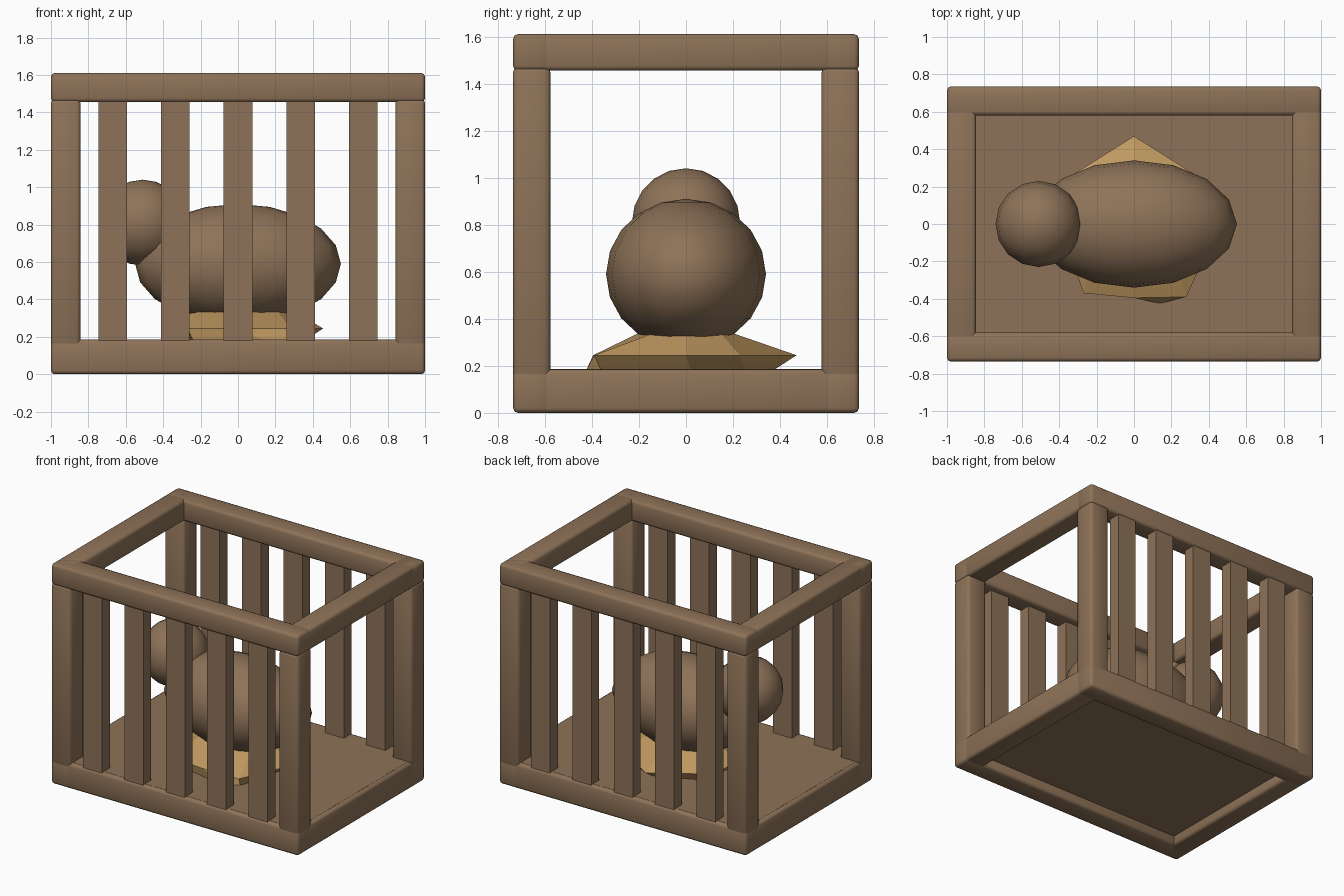
import bpy, bmesh, math
from mathutils import Vector

if "Cube" in bpy.data.objects:
    bpy.data.objects.remove(bpy.data.objects["Cube"])


def material(name, rgb):
    m = bpy.data.materials.new(name)
    m.diffuse_color = (*rgb, 1)
    m.use_nodes = True
    m.node_tree.nodes["Principled BSDF"].inputs["Base Color"].default_value = m.diffuse_color
    return m


WOOD = material("brown_wood", (0.27, 0.17, 0.098))
STRAW = material("golden_straw", (0.53, 0.32, 0.12))


def finish(name, bm, mat, smooth=None):
    bmesh.ops.recalc_face_normals(bm, faces=bm.faces)
    me = bpy.data.meshes.new(name)
    bm.to_mesh(me)
    bm.free()
    ob = bpy.data.objects.new(name, me)
    bpy.context.collection.objects.link(ob)
    me.materials.append(mat)
    if smooth:
        bpy.ops.object.select_all(action='DESELECT')
        bpy.context.view_layer.objects.active = ob
        ob.select_set(True)
        bpy.ops.object.shade_smooth_by_angle(angle=math.radians(smooth))
    return ob


def box(name, lo, hi, bevel=0.0):
    lo, hi = Vector(lo), Vector(hi)
    bm = bmesh.new()
    bmesh.ops.create_cube(bm, size=1)
    for v in bm.verts:
        v.co = (lo + hi) / 2 + v.co * (hi - lo)
    if bevel:
        bmesh.ops.bevel(bm, geom=bm.edges[:], offset=bevel, segments=2,
                        profile=0.5, affect='EDGES')
    return finish(name, bm, WOOD, 50 if bevel else None)


def ellipsoid(name, centre, radii):
    bm = bmesh.new()
    bmesh.ops.create_uvsphere(bm, u_segments=16, v_segments=10, radius=1)
    for v in bm.verts:
        v.co = Vector(centre) + v.co * Vector(radii)
    return finish(name, bm, WOOD, 60)


X, Y, H, T, B = 1.0, 0.735, 1.61, 0.155, 0.02

# Cage rails, bottom and top
for level, z0, z1 in (("bottom", 0, 0.185), ("top", H - T, H)):
    for side, s in (("front", -1), ("back", 1)):
        ys = sorted((s * Y, s * (Y - T)))
        box(f"{level}_rail_{side}", (-X, ys[0], z0), (X, ys[1], z1), B)
    for side, s in (("left", -1), ("right", 1)):
        xs = sorted((s * X, s * (X - T)))
        box(f"{level}_rail_{side}", (xs[0], -Y, z0), (xs[1], Y, z1), B)

# Corner posts
for sx in (-1, 1):
    for sy in (-1, 1):
        xs = sorted((sx * X, sx * (X - T - 0.003)))
        ys = sorted((sy * Y, sy * (Y - T - 0.003)))
        box("corner_post", (xs[0], ys[0], 0.14), (xs[1], ys[1], 1.47), B)

# Floor board, open recess underneath
box("floor_board", (-0.97, -0.705, 0.07), (0.97, 0.705, 0.186))

# Flat bars along the front and back
for s in (-1, 1):
    ys = sorted((s * 0.725, s * 0.635))
    for i in range(-2, 3):
        x = i * 0.335
        box("cage_bar", (x - 0.077, ys[0], 0.16), (x + 0.077, ys[1], 1.48))

# Animal body and head
ellipsoid("animal_body", (0, 0, 0.59), (0.55, 0.34, 0.32))
ellipsoid("animal_head", (-0.51, 0, 0.81), (0.23, 0.23, 0.23))

# Ragged straw bed: lower, widest and top outlines
middle = [(0.455, 0), (0.38, 0.23), (0, 0.47), (-0.38, 0.23),
          (-0.40, 0), (-0.27, -0.37), (0, -0.395), (0.28, -0.39)]
lower = [(0.36, 0.02), (0.28, 0.25), (0.0, 0.37), (-0.28, 0.25),
         (-0.34, 0), (-0.24, -0.34), (0.14, -0.425), (0.27, -0.36)]
upper = [(0.30 * math.cos(i * math.pi / 4), 0.21 * math.sin(i * math.pi / 4))
         for i in range(8)]
bm = bmesh.new()
rings = [[bm.verts.new((x, y, z)) for x, y in ring]
         for ring, z in ((lower, 0.18), (middle, 0.245), (upper, 0.335))]
for a, b in zip(rings, rings[1:]):
    for i in range(8):
        j = (i + 1) % 8
        bm.faces.new((a[i], a[j], b[j], b[i]))
bm.faces.new(rings[0][::-1])
bm.faces.new(rings[-1])
finish("straw_bed", bm, STRAW)
